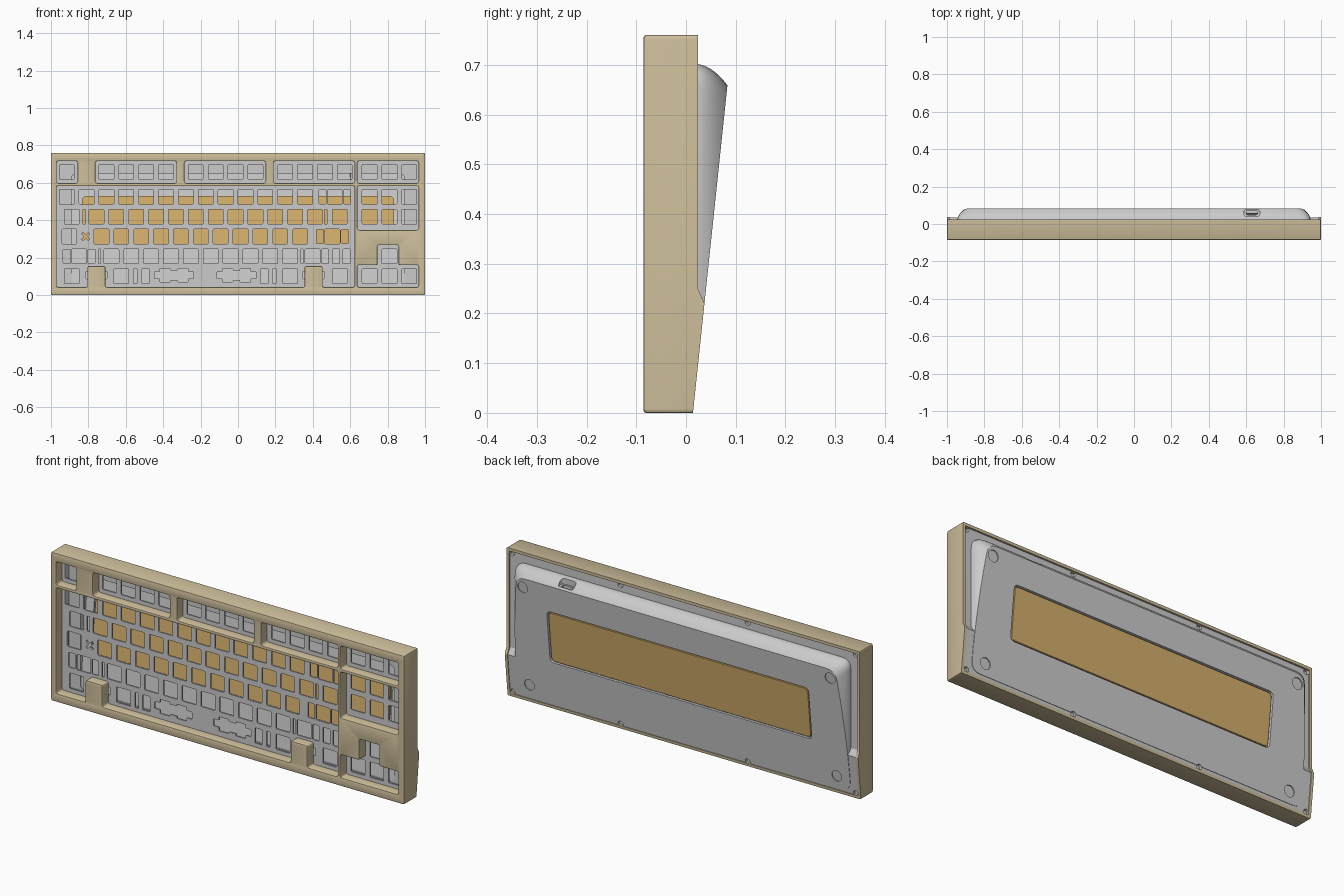
import bpy, bmesh, math
from mathutils import Vector

if "Cube" in bpy.data.objects:
    bpy.data.objects.remove(bpy.data.objects["Cube"])

U, X0 = 0.1062, -0.969                      # key pitch and left edge of the key field
ROWS = [0.658, 0.525, 0.419, 0.313, 0.207, 0.101]


def slope(z):                               # tilted underside: y as a function of z
    return 0.014 + 0.1053 * z


def material(name, rgb):
    m = bpy.data.materials.new(name)
    m.diffuse_color = (*rgb, 1)
    m.use_nodes = True
    m.node_tree.nodes["Principled BSDF"].inputs["Base Color"].default_value = m.diffuse_color
    return m


def rect(cx, cz, w, h, r=0.006):
    a, b = w / 2, h / 2
    return [(cx - a, cz - b), (cx + a, cz - b), (cx + a, cz + b), (cx - a, cz + b)], r


def box(x0, x1, z0, z1, r=0.012):
    return rect((x0 + x1) / 2, (z0 + z1) / 2, x1 - x0, z1 - z0, r)


def circle(cx, cz, r, n=24):
    return [(cx + r * math.cos(k * math.tau / n), cz + r * math.sin(k * math.tau / n)) for k in range(n)], 0


def outline(pts, r, inset):
    """Offset a polygon to its left by inset, then round its corners."""
    p = [Vector(q) for q in pts]
    n, moved, out = len(p), [], []
    for i in range(n):
        a, b = (p[i] - p[i - 1]).normalized(), (p[(i + 1) % n] - p[i]).normalized()
        na, nb = Vector((-a.y, a.x)), Vector((-b.y, b.x))
        moved.append(p[i] + (na + nb) * inset / (1 + na.dot(nb)))
    if r <= 0:
        return moved
    for i in range(n):
        c = moved[i]
        s = c + (moved[i - 1] - c).normalized() * r
        e = c + (moved[(i + 1) % n] - c).normalized() * r
        for t in (0, 0.25, 0.5, 0.75, 1):
            out.append(s * (1 - t) ** 2 + c * 2 * t * (1 - t) + e * t * t)
    return out


def finish(name, bm, mat=None):
    bmesh.ops.remove_doubles(bm, verts=bm.verts, dist=1e-6)
    bmesh.ops.recalc_face_normals(bm, faces=bm.faces)
    me = bpy.data.meshes.new(name)
    bm.to_mesh(me)
    bm.free()
    ob = bpy.data.objects.new(name, me)
    bpy.context.collection.objects.link(ob)
    if mat:
        me.materials.append(mat)
    return ob


def loft(name, loops, levels, tilted=False, clip=False, mat=None):
    """Extrude an outer loop with holes along y; levels are (y, inset)."""
    bm = bmesh.new()
    caps = ([], [])
    for i, (pts, r) in enumerate(loops):
        pts = pts[::-1] if i else pts
        rings = [[bm.verts.new((v.x, y + (slope(v.y) if tilted else 0), v.y))
                  for v in outline(pts, r, d)] for y, d in levels]
        n = len(rings[0])
        for a, b in zip(rings, rings[1:]):
            for k in range(n):
                bm.faces.new((a[k], a[(k + 1) % n], b[(k + 1) % n], b[k]))
        for cap, ring in zip(caps, (rings[0], rings[-1])):
            cap += [bm.edges.get((ring[k], ring[(k + 1) % n])) for k in range(n)]
    for cap, ny in zip(caps, (-1, 1)):
        bmesh.ops.triangle_fill(bm, use_beauty=True, edges=cap, normal=(0, ny, 0))
    if clip:
        cut = bmesh.ops.bisect_plane(bm, geom=bm.verts[:] + bm.edges[:] + bm.faces[:], clear_outer=True,
                                     plane_co=(0, slope(0), 0), plane_no=Vector((0, 1, -0.1053)).normalized())
        edges = [g for g in cut['geom_cut'] if isinstance(g, bmesh.types.BMEdge)]
        bmesh.ops.triangle_fill(bm, use_beauty=True, edges=edges, normal=(0, 1, 0))
    return finish(name, bm, mat)


def prism(name, profile, half):
    """Extrude a (y, z) profile along x."""
    bm = bmesh.new()
    a, b = ([bm.verts.new((x, y, z)) for y, z in profile] for x in (-half, half))
    n = len(profile)
    bm.faces.new(a)
    bm.faces.new(b[::-1])
    for k in range(n):
        bm.faces.new((a[k], a[(k + 1) % n], b[(k + 1) % n], b[k]))
    return finish(name, bm)


def boolean(ob, other, op='DIFFERENCE'):
    m = ob.modifiers.new("bool", 'BOOLEAN')
    m.object, m.operation, m.solver = other, op, 'EXACT'
    bpy.context.view_layer.objects.active = ob
    bpy.ops.object.modifier_apply(modifier=m.name)
    bpy.data.objects.remove(other)


tan = material("tan", (0.62, 0.52, 0.33))
gold = material("gold", (0.66, 0.43, 0.15))

# Top frame: chamfered slab with one opening per key cluster
main = [(-.97, .043), (-.805, .043), (-.805, .155), (-.709, .155), (-.709, .043), (.356, .043),
        (.356, .155), (.452, .155), (.452, .043), (.623, .043), (.623, .583), (-.97, .583)]
arrows = [(.639, .043), (.965, .043), (.965, .16), (.858, .16),
          (.858, .267), (.746, .267), (.746, .16), (.639, .16)]
openings = [box(a, b, .599, .716) for a, b in
            ((-.97, -.858), (-.762, -.329), (-.286, .147), (.19, .623), (.639, .965))]
openings += [(main, .01), (arrows, .01), box(.639, .965, .348, .583)]
frame = loft("top_frame", [box(-1, 1, 0, .76, .008)] + openings,
             [(-.085, .004), (-.084, .0015), (-.081, 0), (.06, 0)], mat=tan)
boolean(frame, loft("pocket", [box(-.985, .985, .015, .745, .006)], [(-.036, 0), (.2, 0)]))
boolean(frame, prism("back_trim", [(slope(-.1), -.1), (slope(.22), .22), (.024, .25),
                                   (.024, .8), (.2, .8), (.2, -.1)], 1.2))

# Switch plate: square cutouts, stabiliser slots and flex slots
keys = [(0, [.5] + [s + k for s in (2.5, 7, 11.5) for k in range(4)] + [15.75, 16.75, 17.75]),
        (1, [k + .5 for k in range(13)] + [14, 15.75, 16.75, 17.75]),
        (2, [.75] + [k + 2 for k in range(12)] + [14.25, 15.75, 16.75, 17.75]),
        (3, [.625] + [k + 2.25 for k in range(11)] + [13.875]),
        (4, [1.125] + [k + 2.75 for k in range(10)] + [12.875, 16.75]),
        (5, [.75, 3.25, 11.75, 14.25, 15.75, 16.75, 17.75])]
holes = [rect(X0 + U * c, ROWS[r], .079, .079) for r, cols in keys for c in cols]
for r, c in ((1, 14), (3, 13.875), (4, 1.125)):
    holes += [rect(X0 + U * c + s * .066, ROWS[r], .038, .076) for s in (-1, 1)]
slots = [(2, -.822, .014), (2, .47, .014), (4, -.74, .011), (4, .341, .011), (4, .465, .036),
         (4, .525, .038), (4, .58, .036), (5, -.549, .02), (5, -.495, .04), (5, .14, .04), (5, .195, .02)]
holes += [rect(x, ROWS[r], w, .078, .004) for r, x, w in slots]
holes += [rect(x, .107, .115, .04) for x in (-.757, .404)]
stepped = [(-.105, -.018), (-.075, -.018), (-.075, -.036), (-.02, -.036), (-.02, -.026), (.02, -.026),
           (.02, -.036), (.075, -.036), (.075, -.018), (.105, -.018)]
stepped += [(x, -z) for x, z in stepped[::-1]]
holes += [([(x + c, z + .106) for x, z in stepped], .004) for c in (-.342, -.008)]
cross = []
for k in range(4):                          # small diagonal cross
    for a, d in ((0, .008), (math.pi / 4 - .22, .026), (math.pi / 4 + .22, .026)):
        t = a + k * math.pi / 2
        cross.append((-.815 + d * math.cos(t), ROWS[3] + d * math.sin(t)))
holes.append((cross, 0))
loft("switch_plate", [box(-.978, .978, .022, .738)] + holes, [(-.035, 0), (-.0268, 0)])

# Bottom case: shallow tray plus a tapering wedge
case = prism("bottom_case", [(-.026, .016), (slope(.016) - .002, .016), (slope(.22) - .002, .22),
                             (.016, .25), (.016, .744), (-.026, .744)], .984)
levels = [(0, 0)] + [(.018 + .067 * u, .045 * u * u) for u in [k / 8 for k in range(11)]]
boolean(case, loft("wedge", [box(-.945, .945, .03, .702, .05)], levels, clip=True), 'UNION')

# Inner cavity, weight seat and through window
boolean(case, loft("cavity_front", [box(-.955, .955, .05, .712, .02)], [(-.06, 0), (-.004, 0)]))
boolean(case, loft("cavity_deep", [box(-.89, .89, .055, .65, .03)], [(-.3, 0), (-.022, 0)], tilted=True))
boolean(case, loft("weight_seat", [box(-.845, .845, .24, .54, .03)], [(-.3, 0), (-.014, 0)], tilted=True))
boolean(case, loft("weight_window", [box(-.741, .741, .249, .521, .024)], [(-.2, 0), (.2, 0)], tilted=True))

# Screw holes and foot recesses
for s in (-1, 1):
    for z in (.025, .735):
        for x in (.36, .972):
            boolean(case, loft("screw_cutter", [circle(s * x, z, .014)], [(.003, 0), (.1, 0)]))
    for z in (.09, .61):
        boolean(case, loft("foot_cutter", [circle(s * .87, z, .028, 32)], [(-.005, 0), (.05, 0)], tilted=True))

# Cable port through the top edge
for w, h, r, z in ((.086, .042, .02, .668), (.06, .022, .0105, .62)):
    port = loft("port_cutter", [rect(.63, -.06, w, h, r)], [(z, 0), (.8, 0)])
    port.rotation_euler.x = math.pi / 2
    boolean(case, port)

# Metal weight: visible slab and inner flange
loft("weight", [box(-.735, .735, .255, .515, .022)], [(-.02, 0), (-.005, 0), (-.003, .002)], tilted=True, mat=gold)
loft("weight_flange", [box(-.835, .835, .25, .53, .03)], [(-.025, 0), (-.0145, 0)], tilted=True, mat=gold)

# Smooth curved surfaces, keep edges crisp
for ob in bpy.context.scene.objects:
    ob.select_set(True)
bpy.ops.object.shade_smooth_by_angle(angle=math.radians(28))
